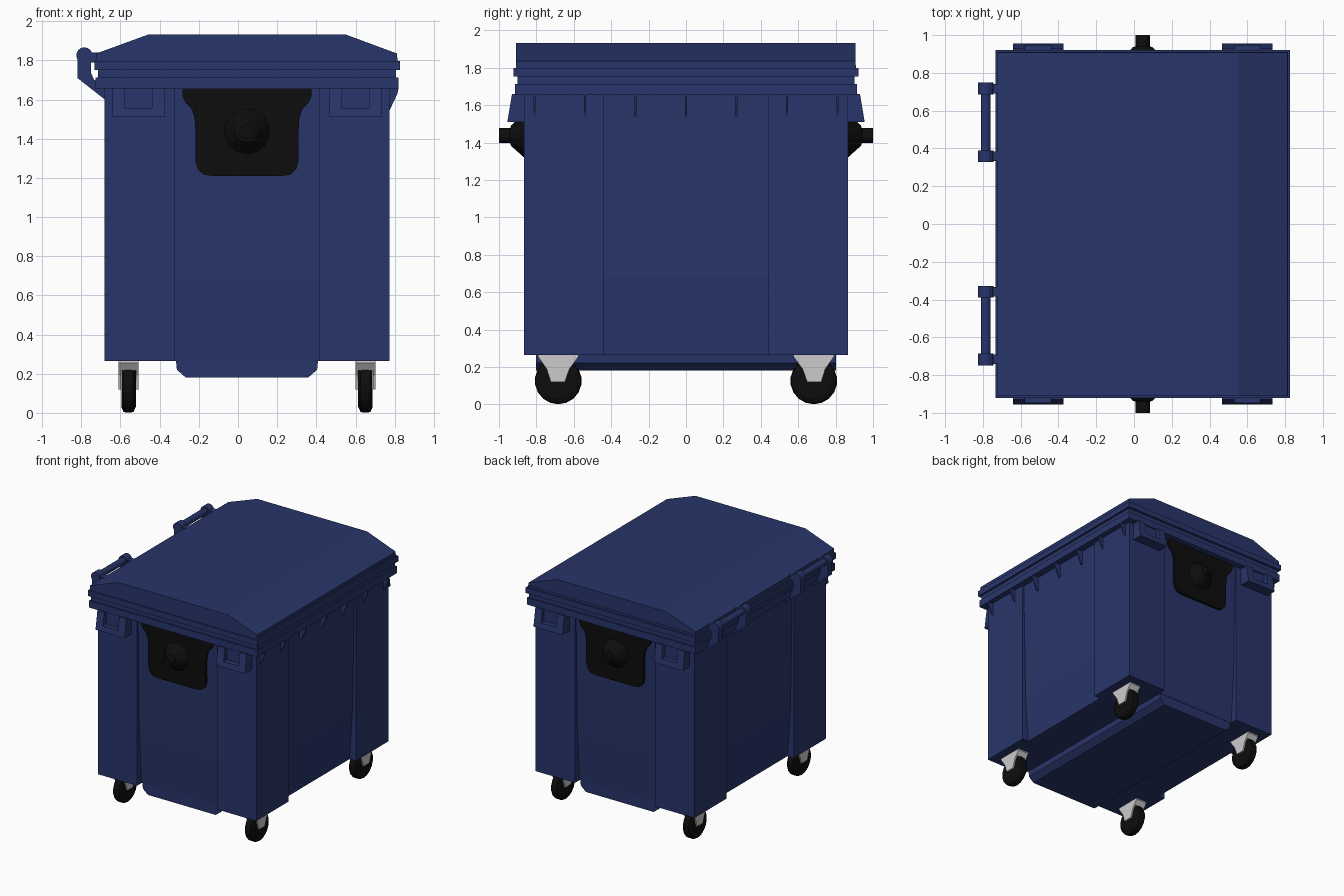
import bpy, bmesh, math

if "Cube" in bpy.data.objects:
    bpy.data.objects.remove(bpy.data.objects["Cube"])

C = 0.046  # body centre in x; parts are modelled local to it


def material(name, rgb):
    m = bpy.data.materials.new(name)
    m.diffuse_color = (*rgb, 1)
    m.use_nodes = True
    m.node_tree.nodes["Principled BSDF"].inputs["Base Color"].default_value = m.diffuse_color
    return m


BLUE = material("blue_plastic", (0.021, 0.036, 0.145))
BLACK = material("black_rubber", (0.004, 0.004, 0.004))


def finish(name, bm, mat, mirror):
    bmesh.ops.recalc_face_normals(bm, faces=bm.faces)
    me = bpy.data.meshes.new(name)
    bm.to_mesh(me)
    bm.free()
    ob = bpy.data.objects.new(name, me)
    bpy.context.collection.objects.link(ob)
    ob.location.x = C
    if mat:
        me.materials.append(mat)
    if mirror:
        m = ob.modifiers.new("mirror", 'MIRROR')
        m.use_axis = ('x' in mirror, 'y' in mirror, False)
    return ob


def loft(name, rings, mat=None, mirror=""):
    """Skin a list of equal-length point rings and cap both ends."""
    bm = bmesh.new()
    vs = [[bm.verts.new(p) for p in r] for r in rings]
    n = len(vs[0])
    for a, b in zip(vs, vs[1:]):
        for i in range(n):
            j = (i + 1) % n
            bm.faces.new((a[i], a[j], b[j], b[i]))
    bm.faces.new(vs[0])
    bm.faces.new(vs[-1])
    return finish(name, bm, mat, mirror)


def prism(name, axis, pts, a, b, mat=None, mirror=""):
    """Extrude a 2D profile along an axis from a to b."""
    put = {'x': lambda p, t: (t, p[0], p[1]), 'y': lambda p, t: (p[0], t, p[1])}[axis]
    return loft(name, [[put(p, t) for p in pts] for t in (a, b)], mat, mirror)


def box(name, x0, x1, y0, y1, z0, z1, mat=None, mirror=""):
    return prism(name, 'x', [(y0, z0), (y1, z0), (y1, z1), (y0, z1)], x0, x1, mat, mirror)


def stack(name, levels, mat):
    """Rectangular sections (z, half x, half y) skinned upward."""
    return loft(name, [[(-x, -y, z), (x, -y, z), (x, y, z), (-x, y, z)]
                       for z, x, y in levels], mat)


def circle(r, n, u=0, v=0):
    return [(u + r * math.cos(2 * math.pi * (i + .5) / n),
             v + r * math.sin(2 * math.pi * (i + .5) / n)) for i in range(n)]


def lathe(name, axis, profile, n, cu, cv, mat, mirror=""):
    """Round sections (position on axis, radius) around an axis through cu, cv."""
    put = {'x': lambda p, t: (t, p[0], p[1]), 'y': lambda p, t: (p[0], t, p[1])}[axis]
    return loft(name, [[put(p, t) for p in circle(r, n, cu, cv)] for t, r in profile], mat, mirror)


# Tapered container, straight corner posts and dropped floor
stack("container", [(0.265, .67, .805), (0.68, .697, .835), (1.67, .715, .852)], BLUE)
box("corner_post", .367, .728, .44, .865, .265, 1.67, BLUE, "xy")
prism("floor_keel", 'y', [(-.366, .30), (-.358, .22), (-.312, .18), (.312, .18),
                          (.358, .22), (.366, .30)], -.802, .802, BLUE)

# Stepped rim and lid
stack("rim", [(1.655, .773, .915), (1.712, .773, .915), (1.712, .762, .902),
              (1.752, .762, .902), (1.752, .78, .922), (1.798, .78, .922),
              (1.798, .768, .91), (1.815, .768, .91)], BLUE)
prism("lid", 'y', [(-.77, 1.80), (.766, 1.80), (.766, 1.835), (.504, 1.932),
                   (-.504, 1.932), (-.77, 1.835)], -.91, .907, BLUE)

# Ribs under the rim on the right side
for i in range(-3, 4):
    prism("rim_rib", 'y', [(.69, 1.66), (.774, 1.66), (.768, 1.63), (.726, 1.54), (.69, 1.54)],
          i * .27 - .006, i * .27 + .006, BLUE)


# Lifting lugs: slanted frames with a recessed window
def lug_y(z):
    return -.93 - .025 * (1.66 - z) / .15


def lug_part(name, x0, x1, z0, z1):
    prism(name, 'x', [(-.84, z1), (lug_y(z1), z1), (lug_y(z0), z0), (-.84, z0)],
          x0, x1, BLUE, "xy")


lug_part("lug_inner_cheek", .42, .485, 1.51, 1.66)
lug_part("lug_outer_cheek", .622, .686, 1.51, 1.66)
lug_part("lug_bottom", .485, .622, 1.51, 1.555)
box("lug_window_back", .485, .622, -.905, -.84, 1.55, 1.66, BLUE, "xy")

# Black reinforcement plates and trunnions on front and back
half = [(.33, 1.66), (.33, 1.62), (.315, 1.585), (.285, 1.555), (.268, 1.51),
        (.264, 1.45), (.264, 1.29), (.252, 1.245), (.222, 1.217), (.18, 1.21)]
prism("trunnion_plate", 'y', half + [(-x, z) for x, z in reversed(half)],
      -.867, -.83, BLACK, "y")
lathe("trunnion", 'y', [(-.84, .122), (-.868, .115), (-.935, .055), (-.94, .04), (-1.0, .04)],
      14, 0, 1.437, BLACK, "y")

# Lid handles on the left side
kx, kz = -.785 - C, 1.826
lathe("handle_bar", 'y', [(.36, .027), (.72, .027)], 12, kx, kz, BLUE, "y")
for y in (.327, .685):
    lathe("handle_knob", 'y', [(y, .041), (y + .063, .041)], 14, kx, kz, BLUE, "y")
    prism("handle_arm", 'y', [(x - C, z) for x, z in
          [(-.82, 1.82), (-.82, 1.71), (-.68, 1.60), (-.68, 1.68), (-.735, 1.70), (-.75, 1.735), (-.75, 1.82)]],
          y + .006, y + .057, BLUE, "y")
    box("handle_lid_link", -.79 - C, -.70 - C, y + .006, y + .057, 1.79, 1.84, BLUE, "y")

# Casters
WX, WY = .605, .683
lathe("caster_tyre", 'x', [(WX - .037, .095), (WX - .026, .12), (WX - .012, .125),
                           (WX + .012, .125), (WX + .026, .12), (WX + .037, .095)],
      18, WY, .126, BLACK, "xy")
fork = [(WY + y, z) for y, z in [(-.108, .266), (-.108, .255), (-.06, .19), (-.035, .12),
                                 (.04, .12), (.062, .19), (.108, .255), (.108, .266)]]
for s in (-1, 1):
    prism("caster_fork", 'x', fork, WX + s * .038, WX + s * .05, None, "xy")
prism("caster_crown", 'x', [(WY - .108, .267), (WY - .108, .255), (WY - .08, .217),
                            (WY + .08, .217), (WY + .108, .255), (WY + .108, .267)],
      WX - .045, WX + .045, None, "xy")
